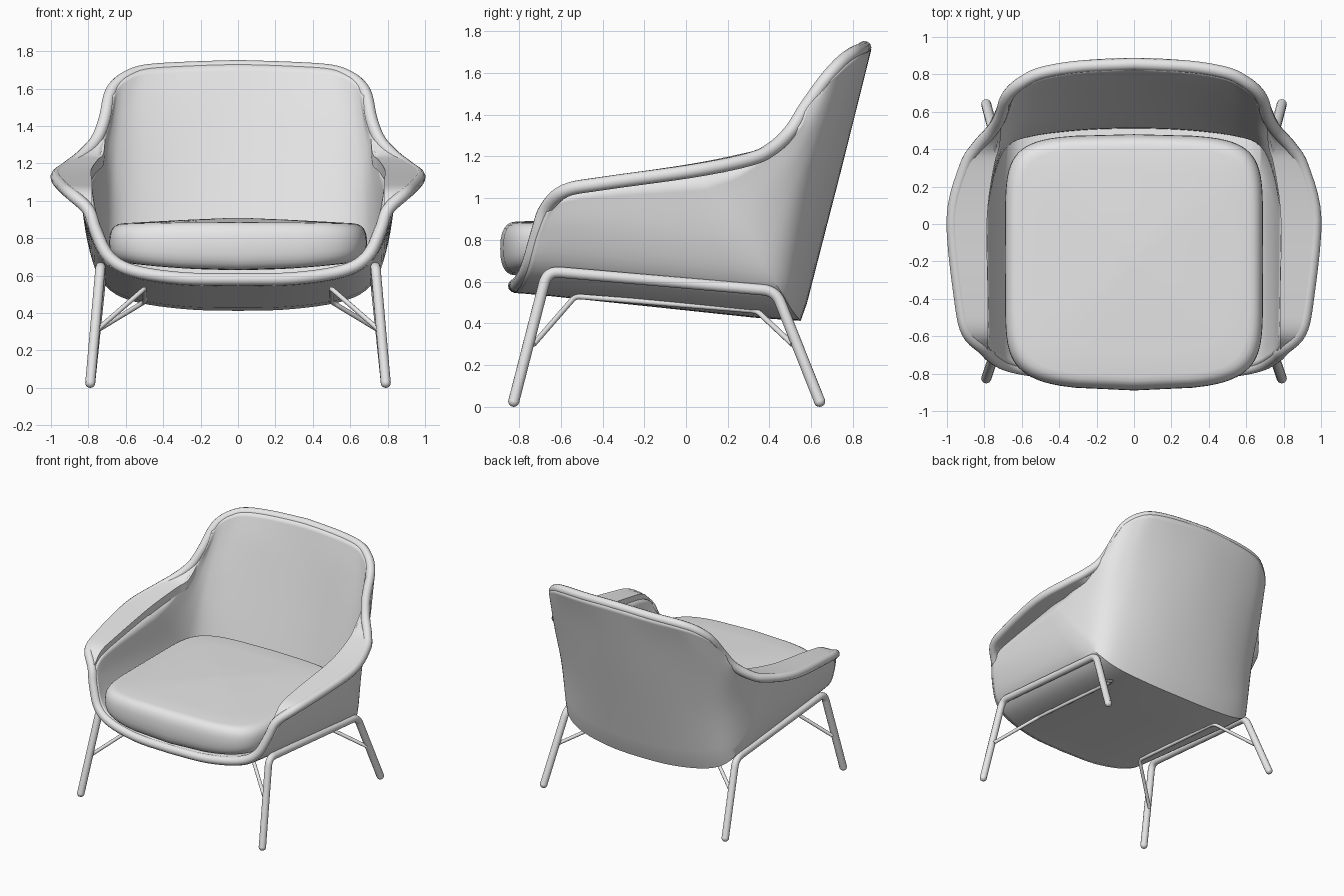
import bpy, bmesh, math
from mathutils import Vector

if "Cube" in bpy.data.objects:
    bpy.data.objects.remove(bpy.data.objects["Cube"])

grey = bpy.data.materials.new("light_grey")
grey.use_nodes = True
grey.diffuse_color = (0.8, 0.8, 0.8, 1)
grey.node_tree.nodes["Principled BSDF"].inputs["Base Color"].default_value = (0.8, 0.8, 0.8, 1)


def spline(points, steps):
    """Smooth interpolated path through the control points."""
    pts = [Vector(p) for p in points]
    pts = [2 * pts[0] - pts[1]] + pts + [2 * pts[-1] - pts[-2]]
    path = []
    for a, b, c, d in zip(pts, pts[1:], pts[2:], pts[3:]):
        for i in range(steps):
            t = i / steps
            path.append(b + (c - a) * (t / 2)
                        + (2 * a - 5 * b + 4 * c - d) * (t * t / 2)
                        + (3 * b - a - 3 * c + d) * (t ** 3 / 2))
    return path + [pts[-2]]


def flip(p):
    return Vector((-p[0], p[1], p[2]))


def select_only(obj):
    bpy.ops.object.select_all(action="DESELECT")
    obj.select_set(True)
    bpy.context.view_layer.objects.active = obj


def add_mesh(name, bm, angle=40):
    bmesh.ops.remove_doubles(bm, verts=bm.verts, dist=0.0005)
    bmesh.ops.recalc_face_normals(bm, faces=bm.faces)
    mesh = bpy.data.meshes.new(name)
    bm.to_mesh(mesh)
    bm.free()
    mesh.materials.append(grey)
    obj = bpy.data.objects.new(name, mesh)
    bpy.context.collection.objects.link(obj)
    select_only(obj)
    bpy.ops.object.shade_smooth_by_angle(angle=math.radians(angle))
    return obj


def loft(bm, rows, wrap=False):
    grid = [[bm.verts.new(p) for p in row] for row in rows]
    for lower, upper in zip(grid, grid[1:]):
        n = len(lower)
        for i in range(n if wrap else n - 1):
            j = (i + 1) % n
            bm.faces.new((lower[i], lower[j], upper[j], upper[i]))
    return grid


def tube(name, path, radius, closed=False):
    curve = bpy.data.curves.new(name, "CURVE")
    curve.dimensions = "3D"
    curve.bevel_depth = radius
    curve.bevel_resolution = 4
    curve.use_fill_caps = True
    line = curve.splines.new("POLY")
    line.points.add(len(path) - 1)
    for point, p in zip(line.points, path):
        point.co = (*p, 1)
    line.use_cyclic_u = closed
    curve.materials.append(grey)
    obj = bpy.data.objects.new(name, curve)
    bpy.context.collection.objects.link(obj)
    select_only(obj)
    bpy.ops.object.convert(target="MESH")
    bpy.ops.object.shade_smooth_by_angle(angle=math.radians(50))


def rounded(points, radius):
    """Polyline with its inner corners filleted."""
    pts = [Vector(p) for p in points]
    path = [pts[0]]
    for a, b, c in zip(pts, pts[1:], pts[2:]):
        start = b + (a - b).normalized() * radius
        end = b + (c - b).normalized() * radius
        for i in range(7):
            t = i / 6
            path.append(start.lerp(b, t).lerp(b.lerp(end, t), t))
    return path + [pts[-1]]


# Shell: half sections from the centre line out to the rim
lip = [(0, -.82, .58), (.3, -.81, .585), (.56, -.78, .625), (.69, -.75, .70), (.76, -.71, .84), (.80, -.67, .95)]
pan = [(0, -.6, .56), (.3, -.6, .565), (.57, -.58, .605), (.70, -.56, .69), (.775, -.54, .86), (.81, -.52, 1.03)]
mitre = [(0, .53, .44), (.3, .52, .45), (.57, .485, .495), (.70, .43, .585), (.77, .29, .78), (.82, .05, 1.11)]
back_rows = [
    mitre,
    [(0, .63, .83), (.3, .615, .84), (.54, .57, .87), (.68, .505, .92), (.75, .40, 1.0), (.80, .25, 1.15)],
    [(0, .72, 1.18), (.3, .70, 1.18), (.53, .65, 1.18), (.66, .59, 1.19), (.72, .54, 1.23), (.75, .50, 1.32)],
    [(0, .80, 1.5), (.3, .78, 1.5), (.52, .74, 1.5), (.63, .69, 1.48), (.69, .635, 1.46), (.715, .57, 1.43)],
    [(0, .855, 1.72), (.3, .84, 1.71), (.5, .805, 1.695), (.6, .755, 1.66), (.66, .705, 1.61), (.69, .655, 1.55)],
]


def full_row(half):
    return spline([flip(p) for p in half[:0:-1]] + list(half), 5)


bm = bmesh.new()
for rows in ([lip, pan, mitre], back_rows):
    columns = zip(*[full_row(r) for r in rows])
    loft(bm, [spline(c, 6) for c in columns])
shell = add_mesh("shell", bm)
solid = shell.modifiers.new("thickness", "SOLIDIFY")
solid.thickness = 0.068
solid.offset = 0

# Arm rests: thin flanges reaching from the wall tops to a pointed outer edge
arm_edge = [(.89, -.58, 1.035), (.93, -.40, 1.07), (.97, .03, 1.13),
            (.905, .30, 1.185), (.84, .41, 1.235), (.76, .50, 1.32)]
inner_edge = [(.78, 1.03), (.78, 1.07), (.785, 1.135), (.75, 1.19), (.72, 1.22), (.71, 1.30)]
for side, sign in (("left", 1), ("right", -1)):
    sections = []
    for (x, y, z), (xi, zi) in zip([lip[-1]] + arm_edge, [(.78, .95)] + inner_edge):
        sections.append([(sign * xi, y, zi + .03), (sign * x, y, z + .03),
                         (sign * x, y, z - .03), (sign * xi, y, zi - .03)])
    columns = [spline(c, 5) for c in zip(*sections)]
    bm = bmesh.new()
    grid = loft(bm, list(zip(*columns)), wrap=True)
    bm.faces.new(grid[0])
    bm.faces.new(grid[-1])
    add_mesh(side + "_arm_rest", bm, 30)

# Rolled rim around the whole opening
half = lip + arm_edge + [back_rows[3][-1]] + back_rows[4][::-1]
half = spline(half, 5)
tube("rim", half + [flip(p) for p in half[-2:0:-1]], 0.033, closed=True)


# Seat cushion: stacked rounded-square rings with a bowed front
def cushion_ring(scale, level):
    ring = []
    for i in range(72):
        a = math.tau * i / 72
        c, s = math.cos(a), math.sin(a)
        x = .69 * scale * math.copysign(abs(c) ** .32, c)
        y = .635 * scale * math.copysign(abs(s) ** .32, s) - .19
        y += (.035 if s > 0 else -.065) * abs(s) * (1 - (x / .69) ** 2) * scale
        bottom = .63 + .05 * (x / .69) ** 2
        top = .885 + .025 * (1 - scale) - .01 * (x / .69) ** 2
        ring.append((x, y, bottom + (top - bottom) * level))
    return ring


rings = [cushion_ring(s, 0) for s in (.05, .4, .7)]
for i in range(13):
    a = math.pi * (i / 12 - .5)
    c, s = abs(math.cos(a)), math.sin(a)
    rings.append(cushion_ring(.89 + .11 * c ** .8, .5 + .5 * math.copysign(abs(s) ** .8, s)))
rings += [cushion_ring(s, 1) for s in (.7, .4, .05)]
bm = bmesh.new()
grid = loft(bm, rings, wrap=True)
bm.faces.new(grid[0])
bm.faces.new(grid[-1])
add_mesh("seat_cushion", bm)

# Leg frames with thin braces, one per side
leg = [(.79, -.825, .027), (.735, -.665, .65), (.735, .43, .555), (.79, .64, .027)]
brace = [(.765, -.73, .30), (.50, -.53, .53), (.50, .34, .46), (.765, .51, .30)]
for side, place in (("left", Vector), ("right", flip)):
    tube(side + "_leg_frame", rounded([place(p) for p in leg], .06), .027)
    tube(side + "_brace", rounded([place(p) for p in brace], .03), .013)
    for end, foot in (("front", leg[0]), ("back", leg[-1])):
        bm = bmesh.new()
        bmesh.ops.create_uvsphere(bm, u_segments=16, v_segments=10, radius=.027)
        bmesh.ops.translate(bm, verts=bm.verts, vec=place(foot))
        add_mesh(side + "_" + end + "_foot", bm)
